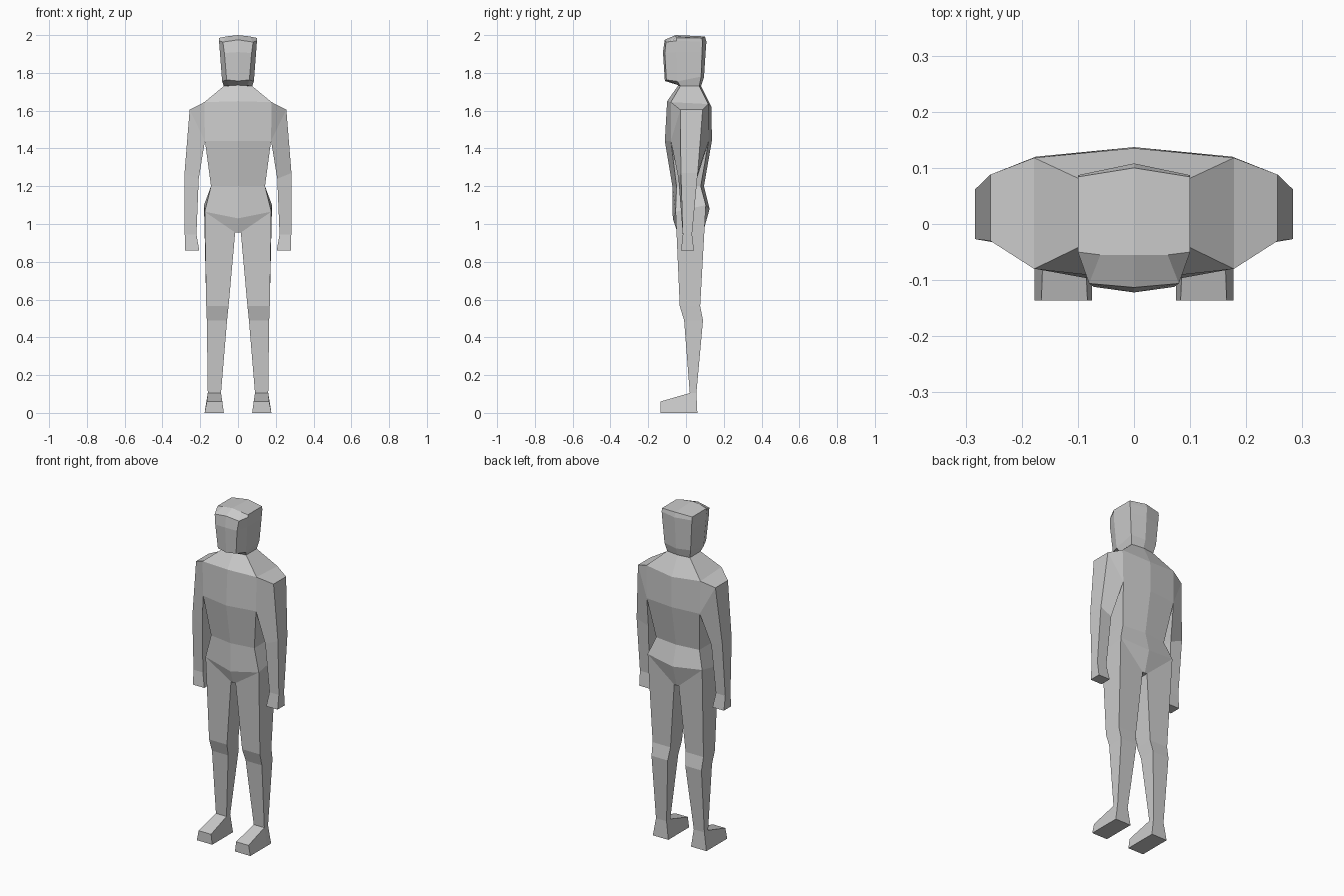
import bpy, bmesh


def loft(bm, rings, closed=True, caps=(), skip=()):
    """Bridge successive rings with quads; skip holds (segment, edge) pairs left open."""
    vs = [[bm.verts.new(p) for p in r] for r in rings]
    n = len(rings[0])
    for s in range(len(vs) - 1):
        for e in range(n if closed else n - 1):
            if (s, e) not in skip:
                f = (e + 1) % n
                bm.faces.new((vs[s][e], vs[s][f], vs[s + 1][f], vs[s + 1][e]))
    for c in caps:
        bm.faces.new(vs[c])


def finish(bm, name):
    """Weld the half, mirror it over x = 0 and make the object."""
    bmesh.ops.remove_doubles(bm, verts=bm.verts[:], dist=0.0005)
    bmesh.ops.mirror(bm, geom=bm.verts[:] + bm.edges[:] + bm.faces[:],
                     axis='X', merge_dist=0.0005)
    bmesh.ops.remove_doubles(bm, verts=bm.verts[:], dist=0.0005)
    bmesh.ops.recalc_face_normals(bm, faces=bm.faces[:])
    me = bpy.data.meshes.new(name)
    bm.to_mesh(me)
    bm.free()
    ob = bpy.data.objects.new(name, me)
    bpy.context.collection.objects.link(ob)


def tube(x0, x1, y0, y1, z):
    """Limb section: outer front, inner front, inner back, outer back."""
    return [(x1, y0, z), (x0, y0, z), (x0, y1, z), (x1, y1, z)]


body = bmesh.new()

# torso: front centre, front corner, back corner, back centre
shoulder = [(0, -.10, 1.65), (.178, -.08, 1.645), (.178, .118, 1.635), (0, .135, 1.62)]
chest = [(0, -.112, 1.44), (.175, -.08, 1.44), (.175, .12, 1.44), (0, .137, 1.44)]
hip = [(0, -.07, 1.03), (.176, -.055, 1.065), (.18, .105, 1.1), (0, .125, 1.08)]
crotch = [(0, -.045, .955), (.015, -.045, .955), (.015, .09, .955), (0, .09, .955)]
loft(body, [
    [(0, -.04, 1.735), (.075, -.03, 1.73), (.075, .07, 1.73), (0, .08, 1.73)],
    shoulder, chest,
    [(0, -.072, 1.2), (.143, -.05, 1.2), (.143, .078, 1.2), (0, .095, 1.2)],
    hip, crotch], closed=False, caps=(0, -1), skip={(1, 1), (4, 1)})

# arm and hand, growing out of the torso side
pit_f, pit_b = chest[1], chest[2]
loft(body, [
    [shoulder[1], pit_f, pit_b, shoulder[2]],
    [(.256, -.03, 1.605), pit_f, pit_b, (.256, .088, 1.605)],
    [(.283, -.027, 1.27), (.208, -.04, 1.24), (.208, .058, 1.24), (.283, .062, 1.27)],
    tube(.22, .282, -.017, .032, .945),
    tube(.205, .28, -.026, .042, .86)], caps=(-1,))

# leg, down to the heel
ankle = tube(.09, .16, .02, .055, .105)
sole = tube(.075, .177, .02, .06, 0)
loft(body, [
    [hip[1], crotch[1], crotch[2], hip[2]],
    tube(.05, .168, -.033, .075, .565),
    tube(.058, .165, -.01, .09, .49),
    ankle, sole], caps=(-1,), skip={(3, 0)})

# front of foot
loft(body, [
    [ankle[0], ankle[1], sole[1], sole[0]],
    [(.165, -.136, .06), (.083, -.136, .06), (.075, -.136, 0), (.177, -.136, 0)]],
    caps=(-1,))
finish(body, "body")

# head: front centre, face edge, side front, side back, back centre
head = bmesh.new()
loft(head, [
    [(0, -.04, 1.735), (.05, -.038, 1.733), (.075, -.03, 1.73), (.075, .07, 1.73), (0, .08, 1.73)],
    [(0, -.112, 1.757), (.06, -.104, 1.763), (.084, -.045, 1.755), (.086, .08, 1.78), (0, .095, 1.775)],
    [(0, -.122, 1.91), (.072, -.112, 1.905), (.096, -.05, 1.91), (.096, .085, 1.91), (0, .104, 1.91)],
    [(0, -.113, 1.975), (.08, -.106, 1.963), (.1, -.05, 1.97), (.1, .087, 1.965), (0, .108, 1.965)],
    [(0, -.055, 2.0), (.06, -.055, 1.993), (.1, -.05, 1.985), (.1, .084, 1.985), (0, .1, 1.993)]],
    closed=False, caps=(0, -1))
finish(head, "head")
